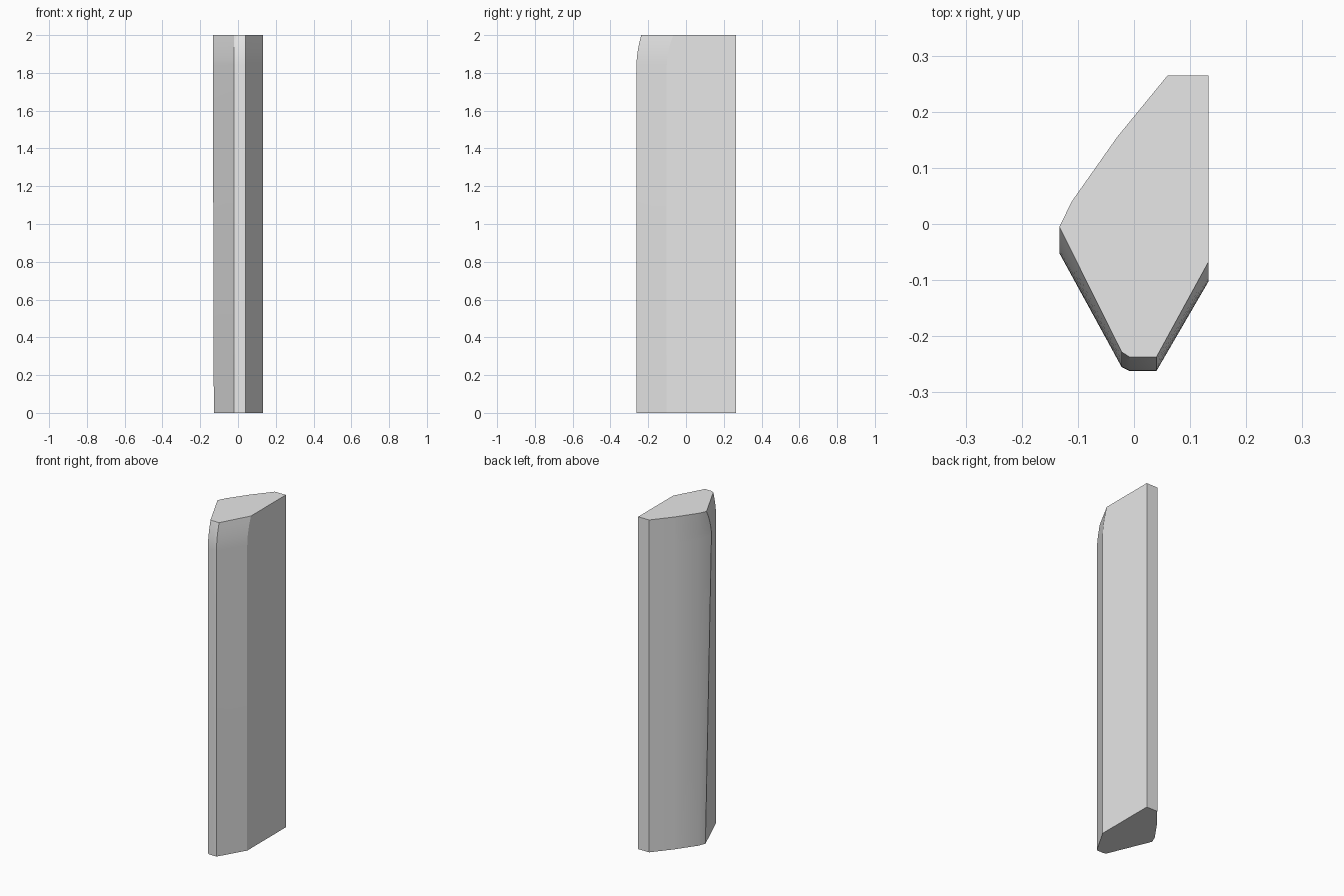
import bpy, bmesh, math

cube = bpy.data.objects.get("Cube")
if cube:
    bpy.data.objects.remove(cube, do_unlink=True)

# Single plain grey
grey = bpy.data.materials.new("plain_grey")
grey.use_nodes = True
grey.diffuse_color = (0.8, 0.8, 0.8, 1)
grey.node_tree.nodes["Principled BSDF"].inputs["Base Color"].default_value = (0.8, 0.8, 0.8, 1)

# Plan outlines, counter-clockwise: the front edges change with height
back = [(0.133, 0.265), (0.06, 0.265), (-0.03, 0.155), (-0.111, 0.04)]
foot = [(-0.128, -0.002), (-0.022, -0.255), (-0.008, -0.262), (0.04, -0.262), (0.133, -0.102)]
shoulder = [(-0.133, -0.052)] + foot[1:]
crown = [(-0.133, -0.005), (-0.022, -0.228), (-0.008, -0.237), (0.04, -0.237), (0.133, -0.067)]


def blend(a, b, t):
    return [(p[0] + (q[0] - p[0]) * t, p[1] + (q[1] - p[1]) * t) for p, q in zip(a, b)]


# Straight shaft, then a rounded roll-in at the top
SHOULDER_Z, TOP_Z, STEPS = 1.84, 2.0, 6
levels = [(0, foot)]
for i in range(STEPS + 1):
    t = i / STEPS
    levels.append((SHOULDER_Z + (TOP_Z - SHOULDER_Z) * t, blend(shoulder, crown, t ** 1.8)))

# Loft the outlines and cap both ends
bm = bmesh.new()
rings = [[bm.verts.new((x, y, z)) for x, y in back + front] for z, front in levels]
for low, high in zip(rings, rings[1:]):
    n = len(low)
    for i in range(n):
        j = (i + 1) % n
        bm.faces.new((low[i], low[j], high[j], high[i]))
bm.faces.new(rings[0][::-1])
bm.faces.new(rings[-1])
bmesh.ops.recalc_face_normals(bm, faces=bm.faces)

mesh = bpy.data.meshes.new("faceted_post")
bm.to_mesh(mesh)
bm.free()
mesh.materials.append(grey)
post = bpy.data.objects.new("faceted_post", mesh)
bpy.context.collection.objects.link(post)

bpy.ops.object.select_all(action="DESELECT")
post.select_set(True)
bpy.context.view_layer.objects.active = post
bpy.ops.object.shade_smooth_by_angle(angle=math.radians(30))
